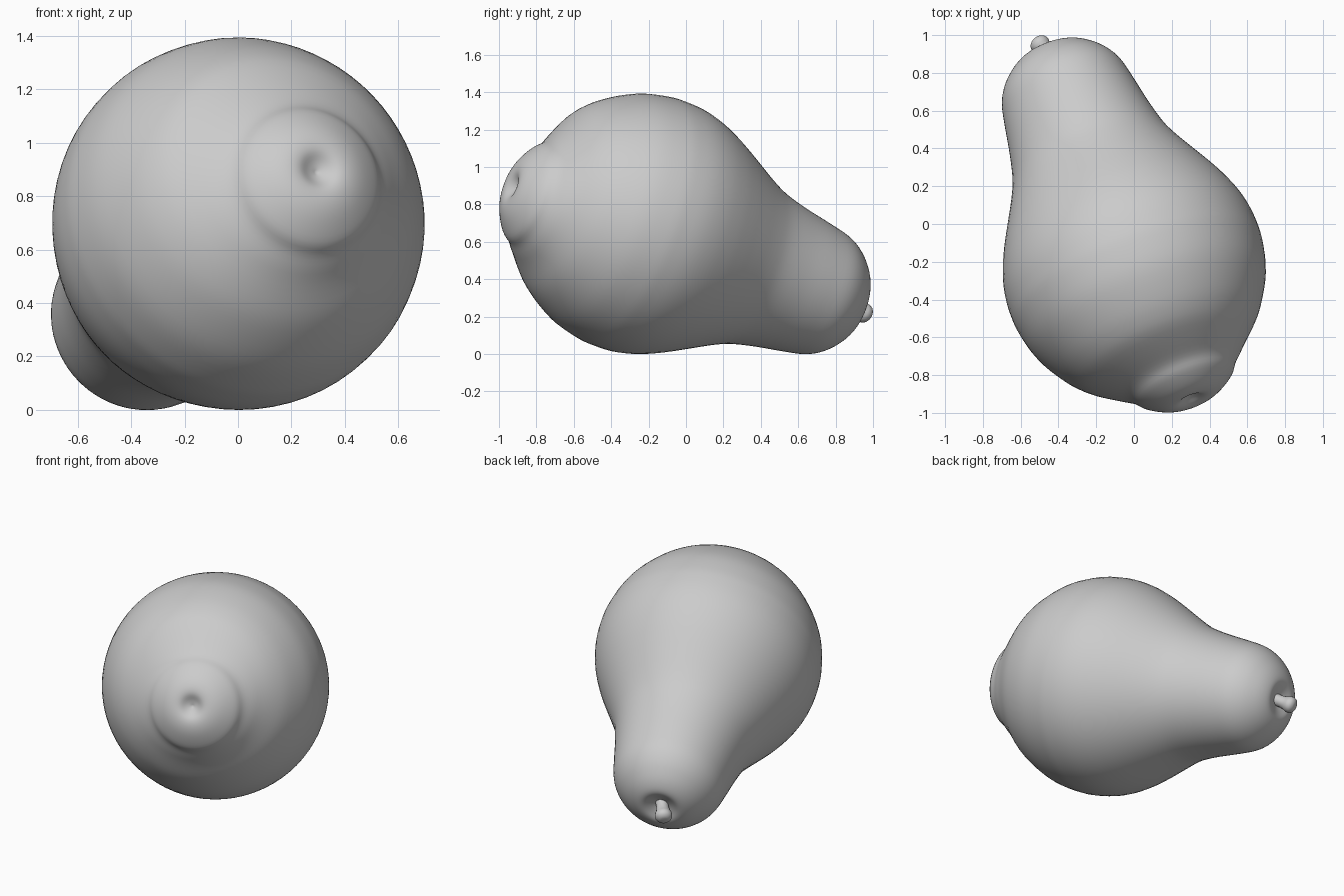
import bpy, bmesh, math
from mathutils import Vector

cube = bpy.data.objects.get("Cube")
if cube:
    bpy.data.objects.remove(cube, do_unlink=True)

grey = bpy.data.materials.new("light_grey")
grey.use_nodes = True
COLOUR = (0.6, 0.6, 0.6, 1)
grey.diffuse_color = COLOUR
grey.node_tree.nodes["Principled BSDF"].inputs["Base Color"].default_value = COLOUR


def catmull(points, steps):
    """Smooth list of vectors passing through all points."""
    pts = [2 * points[0] - points[1]] + points + [2 * points[-1] - points[-2]]
    out = []
    for a, b, c, d in zip(pts, pts[1:], pts[2:], pts[3:]):
        for i in range(steps):
            t = i / steps
            out.append(0.5 * (2 * b + (c - a) * t + (2 * a - 5 * b + 4 * c - d) * t * t
                              + (3 * b - a - 3 * c + d) * t ** 3))
    return out + [points[-1]]


def lathe(name, profile, origin, axis, segments, steps, shift=None):
    """Revolve (distance along axis, radius) points around a tilted axis."""
    axis = axis.normalized()
    u = axis.cross(Vector((0, 0, 1))).normalized()
    v = axis.cross(u)
    bm = bmesh.new()
    rings = []
    for t, r in catmull([Vector(p) for p in profile], steps):
        centre = origin + axis * t + (shift(t) if shift else Vector())
        rings.append([bm.verts.new(centre + max(r, 0) * (u * math.cos(a) + v * math.sin(a)))
                      for a in (math.tau * i / segments for i in range(segments))])
    for low, high in zip(rings, rings[1:]):
        for i in range(segments):
            j = (i + 1) % segments
            bm.faces.new((low[i], low[j], high[j], high[i]))
    bmesh.ops.remove_doubles(bm, verts=bm.verts, dist=0.0005)
    bmesh.ops.recalc_face_normals(bm, faces=bm.faces)
    mesh = bpy.data.meshes.new(name)
    bm.to_mesh(mesh)
    bm.free()
    mesh.materials.append(grey)
    mesh.shade_smooth()
    obj = bpy.data.objects.new(name, mesh)
    bpy.context.collection.objects.link(obj)
    return obj


# Blossom end sits slightly off the main axis
def blossom_shift(t):
    k = min(max((-t - 0.5) / 0.2, 0), 1)
    return Vector((0.035, 0, -0.06)) * (k * k * (3 - 2 * k))


# Gourd body: dimpled blossom bump, round belly, tapering neck, dimpled stem end
body_profile = [
    (-0.752, 0), (-0.765, 0.035), (-0.787, 0.08), (-0.785, 0.13), (-0.76, 0.19),
    (-0.71, 0.26), (-0.655, 0.305), (-0.59, 0.385), (-0.5, 0.49), (-0.4, 0.572),
    (-0.25, 0.652), (-0.1, 0.69), (0, 0.697), (0.1, 0.69), (0.2, 0.666), (0.3, 0.627),
    (0.39, 0.583), (0.48, 0.535), (0.6, 0.472), (0.7, 0.43), (0.84, 0.395),
    (1.0, 0.365), (1.12, 0.338), (1.2, 0.295), (1.26, 0.238), (1.3, 0.18),
    (1.318, 0.125), (1.305, 0.075), (1.275, 0)]
lathe("gourd_body", body_profile, Vector((0, -0.24, 0.695)),
      Vector((-0.341, 0.878, -0.337)), 72, 4, blossom_shift)

# Short rounded stem, wider at the tip
stem_profile = [(0, 0.045), (0.06, 0.038), (0.1, 0.044), (0.125, 0.053),
                (0.15, 0.05), (0.168, 0.03), (0.172, 0)]
lathe("stem", stem_profile, Vector((-0.42, 0.86, 0.28)),
      Vector((-0.09, 0.105, -0.07)), 16, 3)
